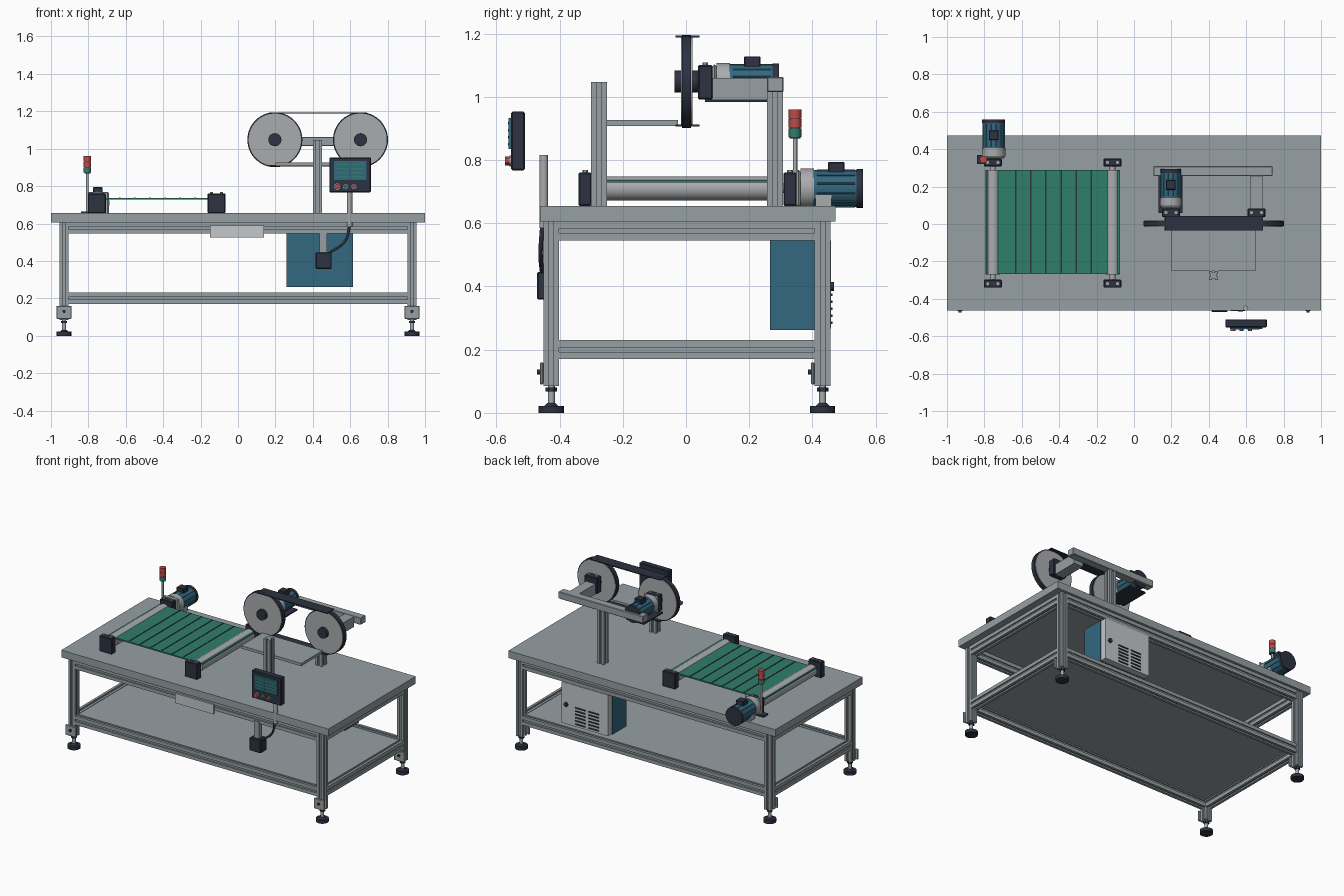
import bpy, bmesh, math
from mathutils import Vector, Matrix

cube = bpy.data.objects.get("Cube")
if cube:
    bpy.data.objects.remove(cube)


def material(name, r, g, b):
    m = bpy.data.materials.new(name)
    m.diffuse_color = (r, g, b, 1)
    m.use_nodes = True
    bsdf = m.node_tree.nodes["Principled BSDF"]
    bsdf.inputs["Base Color"].default_value = (r, g, b, 1)
    bsdf.inputs["Roughness"].default_value = 0.6
    return m


ALU = material("aluminium grey", .31, .35, .37)
STEEL = material("light steel", .40, .41, .42)
PALE = material("pale panel", .55, .58, .58)
DARK = material("dark navy", .025, .032, .052)
BLUE = material("machine blue", .033, .135, .21)
GREEN = material("belt green", .03, .21, .15)
RED = material("signal red", .52, .07, .065)


def finish(name, bm, mat, smooth=False):
    bmesh.ops.recalc_face_normals(bm, faces=bm.faces)
    me = bpy.data.meshes.new(name)
    bm.to_mesh(me)
    bm.free()
    ob = bpy.data.objects.new(name, me)
    bpy.context.collection.objects.link(ob)
    me.materials.append(mat)
    if smooth:
        bpy.ops.object.select_all(action='DESELECT')
        ob.select_set(True)
        bpy.context.view_layer.objects.active = ob
        bpy.ops.object.shade_smooth_by_angle(angle=math.radians(35))
    return ob


def box(name, x, y, z, mat, bevel=0):
    """Box from three (low, high) ranges."""
    bm = bmesh.new()
    bmesh.ops.create_cube(bm, size=1)
    for v in bm.verts:
        v.co = [r[0] + (c + .5) * (r[1] - r[0]) for r, c in zip((x, y, z), v.co)]
    if bevel:
        bmesh.ops.bevel(bm, geom=bm.edges[:], offset=bevel, segments=1, affect='EDGES')
    return finish(name, bm, mat)


def rod(name, start, end, r, mat, r2=None, sides=32):
    """Cylinder or cone between two points."""
    a, b = Vector(start), Vector(end)
    d = b - a
    bm = bmesh.new()
    bmesh.ops.create_cone(bm, cap_ends=True, segments=sides, radius1=r,
                          radius2=r if r2 is None else r2, depth=d.length)
    rot = Vector((0, 0, 1)).rotation_difference(d).to_matrix().to_4x4()
    bmesh.ops.transform(bm, verts=bm.verts, matrix=Matrix.Translation((a + b) / 2) @ rot)
    return finish(name, bm, mat, True)


def slotted(name, x, y, z, axis, slot=.007, depth=.009):
    """Aluminium extrusion with a groove along each side, running along an axis."""
    rng = (x, y, z)
    u, v = [i for i in range(3) if i != axis]
    (u0, u1), (v0, v1) = rng[u], rng[v]
    cu, cv = (u0 + u1) / 2, (v0 + v1) / 2
    pts = [(u0, v0), (cu - slot, v0), (cu - slot, v0 + depth), (cu + slot, v0 + depth), (cu + slot, v0),
           (u1, v0), (u1, cv - slot), (u1 - depth, cv - slot), (u1 - depth, cv + slot), (u1, cv + slot)]
    pts += [(2 * cu - p, 2 * cv - q) for p, q in pts]
    bm = bmesh.new()
    vs = []
    for p, q in pts:
        co = Vector()
        co[u], co[v], co[axis] = p, q, rng[axis][0]
        vs.append(bm.verts.new(co))
    face = bm.faces.new(vs)
    ext = bmesh.ops.extrude_face_region(bm, geom=[face])["geom"]
    move = Vector()
    move[axis] = rng[axis][1] - rng[axis][0]
    bmesh.ops.translate(bm, vec=move, verts=[g for g in ext if isinstance(g, bmesh.types.BMVert)])
    return finish(name, bm, ALU)


def span(c, half):
    return (c - half, c + half)


# Table top and lower shelf
box("table_top", (-1, 1), (-.462, .473), (.606, .655), ALU)
box("lower_shelf", (-.92, .92), (-.41, .42), (.215, .227), ALU)

# Legs with levelling feet and brackets
for sx, side in ((-1, "right"), (1, "left")):
    for cy, end in ((-.426, "front"), (.432, "back")):
        tag = f"{end}_{side}"
        cx = sx * .93
        slotted("leg_" + tag, span(cx, .025), span(cy, .025), (.085, .606), 2)
        rod("foot_pad_" + tag, (cx, cy, 0), (cx, cy, .022), .04, DARK)
        rod("foot_collar_" + tag, (cx, cy, .022), (cx, cy, .032), .022, DARK, .012)
        rod("foot_stem_" + tag, (cx, cy, .022), (cx, cy, .09), .011, STEEL, sides=16)
        rod("foot_nut_" + tag, (cx, cy, .068), (cx, cy, .08), .018, DARK, sides=6)
        box("foot_bracket_" + tag, span(cx, .04), (cy - .036, cy - .025), (.09, .16), ALU, .003)
        rod("bracket_bolt_" + tag, (cx, cy - .036, .13), (cx, cy - .046, .13), .008, DARK, sides=12)

# Frame rails
for z, level in ((.546, "upper"), (.17, "lower")):
    for cy, end in ((-.426, "front"), (.432, "back")):
        slotted(f"{level}_rail_{end}", (-.905, .905), span(cy, .024), (z, z + .06), 0)
    for sx, side in ((-1, "right"), (1, "left")):
        slotted(f"{level}_rail_{side}", span(sx * .93, .024), (-.401, .407), (z, z + .06), 1)

# Front plaque
box("front_plaque", (-.15, .14), (-.461, -.45), (.524, .59), PALE)

# Control cabinet with rear door, vents and lock
box("cabinet", (.26, .615), (.265, .415), (.262, .546), BLUE)
box("cabinet_door", (.265, .61), (.415, .458), (.267, .545), PALE)
for row in range(6):
    for cx in (.37, .47):
        box("door_vent", span(cx, .038), (.458, .463), span(.285 + row * .022, .004), DARK)
rod("door_lock", (.575, .455, .40), (.575, .468, .40), .014, DARK, sides=20)

# Conveyor belt with seams, rollers and bearing blocks
box("conveyor_belt", (-.79, -.076), (-.268, .288), (.728, .737), GREEN)
for i in range(6):
    box("belt_seam", span(-.633 + i * .081, .004), (-.262, .286), (.737, .739), DARK)
for cx, end in ((-.755, "right"), (-.115, "left")):
    rod("roller_" + end, (cx, -.27, .71), (cx, .29, .71), .038, STEEL)
    rod("roller_shaft_" + end, (cx, -.33, .71), (cx, .34, .71), .015, STEEL)
    for cy in (-.319, .329):
        box("bearing_block_" + end, span(cx, .048), span(cy, .021), (.655, .76), DARK, .004)
        for dx in (-.027, .027):
            rod("block_bolt", (cx + dx, cy, .76), (cx + dx, cy, .768), .009, STEEL, sides=6)


def motor(name, cx, y, cz, r):
    """Geared motor running backwards from y."""
    box(name + "_gear_flange", span(cx, r), (y, y + .012), span(cz, r), STEEL, .006)
    rod(name + "_gearbox", (cx, y + .012, cz), (cx, y + .055, cz), r * 1.07, STEEL)
    rod(name + "_body", (cx, y + .055, cz), (cx, y + .19, cz), r, BLUE)
    for i in range(12):
        a = math.tau * (i + .5) / 12
        rod(name + "_rib", (cx + r * math.cos(a), y + .065, cz + r * math.sin(a)),
            (cx + r * math.cos(a), y + .185, cz + r * math.sin(a)), .003, BLUE, sides=6)
    rod(name + "_fan_cover", (cx, y + .19, cz), (cx, y + .21, cz), r * 1.04, DARK)
    box(name + "_terminal_box", span(cx, .026), span(y + .125, .026), (cz + r - .01, cz + r + .025), DARK, .003)


# Conveyor drive
motor("conveyor_motor", -.75, .35, .71, .059)
box("conveyor_motor_foot", span(-.75, .055), (.41, .46), (.655, .708), STEEL)

# Signal tower
box("tower_base", (-.84, -.77), span(.345, .025), (.655, .664), DARK)
rod("tower_pole", (-.805, .345, .66), (-.805, .345, .872), .007, STEEL, sides=16)
for z, h, mat, label in ((.872, .028, GREEN, "green"), (.902, .027, RED, "lower_red"), (.931, .029, RED, "upper_red")):
    rod("tower_lamp_" + label, (-.805, .345, z), (-.805, .345, z + h), .02, mat, sides=24)
rod("tower_core", (-.805, .345, .868), (-.805, .345, .958), .017, DARK, sides=24)

# Posts, crossbar and arms of the band unit
slotted("front_post", (.40, .45), (-.30, -.25), (.655, 1.046), 2)
slotted("rear_post", (.40, .45), (.256, .307), (.655, 1.02), 2)
box("crossbar", (.105, .74), (.256, .309), (1.015, 1.062), ALU, .003)
box("left_arm", (.62, .69), (.08, .258), (.99, 1.06), ALU)
box("motor_shelf", (.13, .26), (.06, .265), (.983, .992), DARK)
box("lower_guide_plate", (.2, .65), (-.252, -.025), (.907, .926), ALU)

# Band wheels with hubs and bearings
for cx, side in ((.197, "right"), (.655, "left")):
    rod("wheel_tyre_" + side, (cx, -.012, 1.048), (cx, .016, 1.048), .147, DARK, sides=64)
    rod("wheel_disc_" + side, (cx, -.016, 1.048), (cx, .02, 1.048), .14, STEEL, sides=64)
    rod("wheel_hub_" + side, (cx, -.036, 1.048), (cx, .042, 1.048), .035, DARK)
    box("wheel_bearing_" + side, span(cx, .048), (.038, .084), (.992, 1.1), DARK, .004)
    for dx in (-.027, .027):
        rod("wheel_bearing_bolt", (cx + dx, .061, 1.1), (cx + dx, .061, 1.108), .009, STEEL, sides=6)
for z, level in ((1.188, "upper"), (.906, "lower")):
    box("band_" + level, (.165, .69), (-.034, .042), (z, z + .006), DARK)
motor("band_motor", .197, .084, 1.048, .055)

# Control panel on its pole
box("control_panel", (.488, .71), (-.553, -.51), (.767, .953), DARK, .004)
box("panel_screen", (.512, .686), (-.561, -.553), (.834, .933), BLUE)
for row in range(4):
    for x0, x1 in ((.53, .59), (.605, .67)):
        box("screen_row", (x0, x1), (-.563, -.561), span(.85 + row * .022, .004), GREEN)
for cx, r, mat, label in ((.53, .014, RED, "stop"), (.575, .01, GREEN, "start"), (.62, .01, RED, "reset")):
    rod(label + "_button_ring", (cx, -.553, .797), (cx, -.558, .797), r + .003, STEEL, sides=20)
    rod(label + "_button", (cx, -.558, .797), (cx, -.572, .797), r, mat, sides=20)
rod("panel_pole", (.597, -.45, .585), (.597, -.45, .815), .014, STEEL, sides=20)

# Junction box with hanger and cable
box("junction_hanger", (.437, .475), (-.455, -.42), (.44, .56), ALU)
box("junction_box", (.415, .5), (-.471, -.405), (.358, .446), DARK, .004)
curve = bpy.data.curves.new("cable", 'CURVE')
curve.dimensions = '3D'
curve.bevel_depth = .007
spline = curve.splines.new('BEZIER')
path = [(.597, -.455, .59), (.575, -.46, .51), (.485, -.455, .44)]
spline.bezier_points.add(len(path) - 1)
for p, co in zip(spline.bezier_points, path):
    p.co = co
    p.handle_left_type = p.handle_right_type = 'AUTO'
curve.materials.append(DARK)
bpy.context.collection.objects.link(bpy.data.objects.new("cable", curve))
